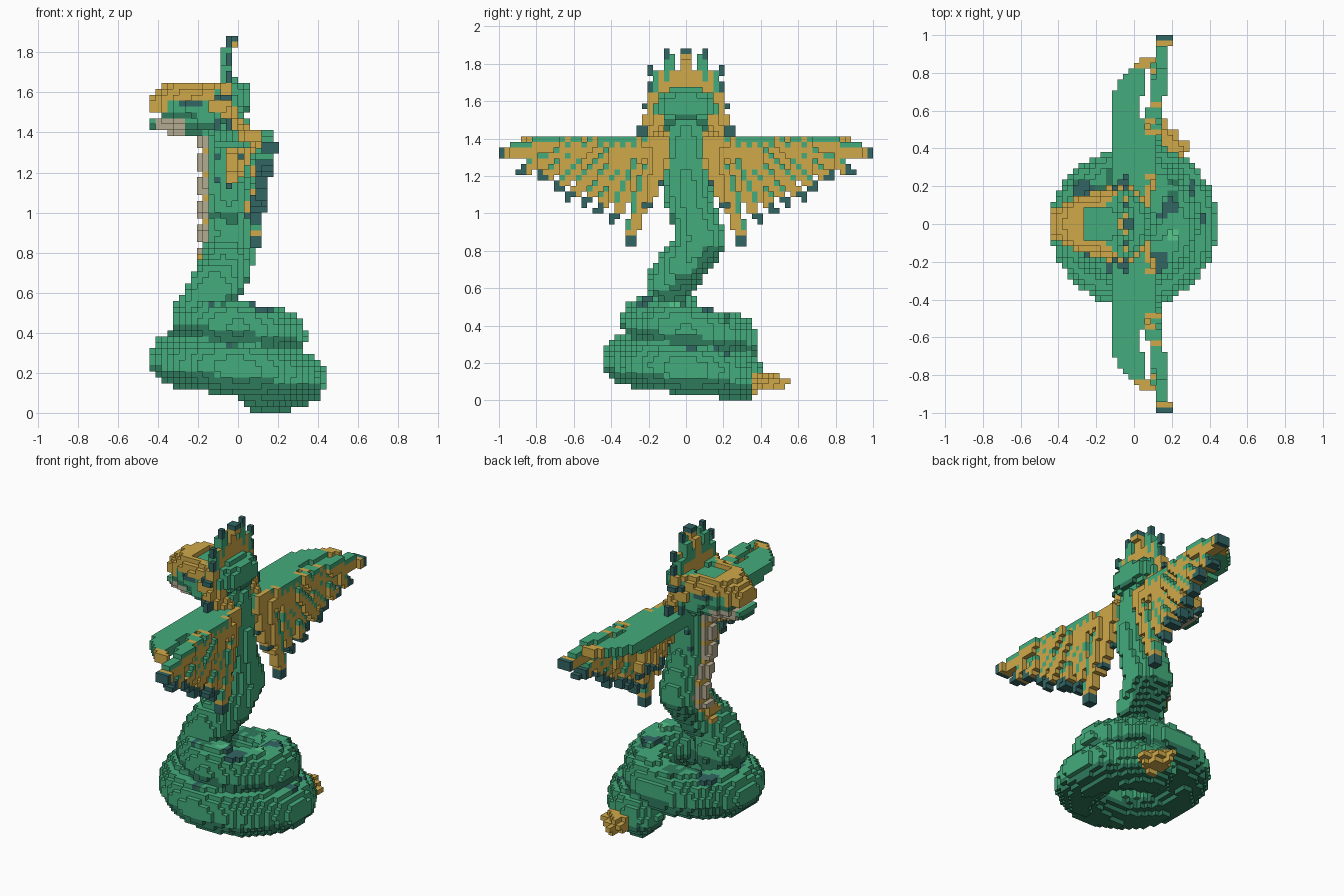
import bpy, math, random
from mathutils import Vector

if "Cube" in bpy.data.objects:
    bpy.data.objects.remove(bpy.data.objects["Cube"])
random.seed(4)
V = 1 / 34                      # block size
cells = {}                      # (i, j, k) -> (part, colour)
COLOURS = {"green": (68, 172, 124), "dark_green": (47, 122, 92), "light_green": (88, 200, 140),
           "dark_teal": (50, 102, 99), "gold": (208, 170, 74), "bone": (180, 171, 145)}
mats = {}
for name, rgb in COLOURS.items():
    m = mats[name] = bpy.data.materials.new(name)
    m.use_nodes = True
    m.diffuse_color = [((c / 255 + 0.055) / 1.055) ** 2.4 for c in rgb] + [1]
    m.node_tree.nodes["Principled BSDF"].inputs["Base Color"].default_value = m.diffuse_color

def cell_of(p):
    return tuple(math.floor(c / V) for c in p)

def put(part, cell, colour, mirror=False):
    i, j, k = cell
    if k >= 0 and -15 <= i < 15 and -34 <= j < 34:
        cells[cell] = (part, colour)
        if mirror:
            cells[(i, -1 - j, k)] = (part.replace("left", "right"), colour)

def grid(lo, hi):
    """Every block in a box, with its centre."""
    a, b = cell_of(lo), cell_of(hi)
    for i in range(a[0], b[0] + 1):
        for j in range(a[1], b[1] + 1):
            for k in range(a[2], b[2] + 1):
                yield (i, j, k), Vector((i + 0.5, j + 0.5, k + 0.5)) * V

def strand(part, path, colour, mirror=False):
    """Blocks along a path of (x, y, z, radius); colour(u, normal, centre) picks the paint."""
    best = {}
    for s in range(len(path) - 1):
        a, b = Vector(path[s]), Vector(path[s + 1])
        steps = max(1, math.ceil((b - a).length / (V * 0.5)))
        for t in range(steps + 1):
            q = a.lerp(b, t / steps)
            p, r = q.xyz, q.w
            reach = Vector((r, r, r))
            for c, mid in grid(p - reach, p + reach):
                f = (mid - p).length / r
                if c == cell_of(p):
                    f = min(f, 1)
                if f <= 1 and f < best.get(c, (9,))[0]:
                    best[c] = (f, (s + t / steps) / (len(path) - 1), (mid - p) / r, mid)
    for c, (f, u, nrm, mid) in best.items():
        put(part, c, colour(u, nrm, mid), mirror)

def station(table, t):
    """Linear interpolation in rows whose first value is the key."""
    for a, b in zip(table, table[1:]):
        if a[0] <= t <= b[0]:
            f = (t - a[0]) / (b[0] - a[0])
            return [p + (q - p) * f for p, q in zip(a[1:], b[1:])]

def plume(main, tip):
    return lambda u, n, c: "dark_teal" if u > tip else main

# Coiled body rising into the neck
coil = []
for deg in range(68, -528, -8):
    ring = 0.31 - 0.10 * min(1, max(0, (-190 - deg) / 150))
    a = math.radians(deg)
    coil.append((ring * math.cos(a), ring * math.sin(a), 0.13 + (68 - deg) * 0.00057, 0.133))
neck = [(-0.17, -0.09, 0.53, 0.13), (-0.12, -0.09, 0.62, 0.13), (-0.06, -0.01, 0.73, 0.13),
        (-0.04, 0.08, 0.86, 0.13), (-0.04, 0.06, 0.95, 0.125), (-0.045, 0.02, 1.05, 0.125),
        (-0.045, 0, 1.2, 0.125), (-0.07, 0, 1.45, 0.115)]

# Scale patches: large ones on the upper coil, small scattered ones elsewhere
patches = [(Vector((0.2, 0.1, 0.52)), 0.06, "dark_teal"), (Vector((0.12, -0.2, 0.54)), 0.065, "dark_teal"),
           (Vector((0.2, -0.05, 0.52)), 0.045, "light_green"), (Vector((0.05, -0.21, 0.55)), 0.04, "light_green")]
for n in range(36):
    out = Vector((random.uniform(-0.7, 0.7), random.uniform(-0.7, 0.7), 1)).normalized()
    patches.append((Vector(random.choice(coil)[:3]) + out * 0.125, random.uniform(0.025, 0.045),
                    random.choice(["dark_teal", "dark_green", "dark_green"])))

def scale_paint(u, nrm, c):
    if nrm.z < -0.38 + 0.3 * u:
        return "dark_green"
    return next((name for p, r, name in patches if (c - p).length < r), "green")

strand("coiled_body", coil + neck[:1], scale_paint)
strand("neck", neck, lambda u, n, c: "dark_green" if n.z < -0.3 else "green")

# Belly plates down the front of the neck, with recessed seams
belly = [(x - 0.1, y, z, 0.056) for x, y, z, r in neck[2:-1]] + [(-0.15, 0, 1.36, 0.05)]
strand("belly_plates", belly,
       lambda u, n, c: "gold" if cell_of(c)[2] % 4 == 0 or c.z < 0.78 else "bone")
for c in [c for c, v in cells.items() if v[0] == "belly_plates" and c[2] % 4 == 0 and c[0] < -6]:
    del cells[c]

# Tail tuft
for x, y in ((0.16, 0.53), (0.22, 0.48), (0.27, 0.41)):
    strand("tail_tuft", [(0.17, 0.37, 0.1, 0.06), (x, y, 0.1, 0.025)], plume("gold", 2))

# Head: key x, then half width, bottom, top
HEAD = [(-0.45, 0.07, 1.41, 1.58), (-0.38, 0.11, 1.40, 1.63), (-0.3, 0.15, 1.39, 1.66),
        (-0.1, 0.2, 1.40, 1.66), (-0.02, 0.17, 1.46, 1.67), (0.06, 0.1, 1.52, 1.63)]
for cell, p in grid((-0.43, -0.22, 1.38), (0.04, 0.22, 1.66)):
    w, z0, z1 = station(HEAD, p.x)
    side, mid, h = abs(p.y) / w, (z0 + z1) / 2, (z1 - z0) / 2
    crown = side < 0.5 and p.x > -0.26
    mouth = 1.47 < p.z < 1.5
    if (side ** 2.6 + (abs(p.z - mid) / h) ** 2.6 > 1 or (mouth and p.x < -0.37)
            or (crown and p.z > 1.61 and p.x < -0.1)):
        continue
    colour = "green"
    if p.z < 1.46 and -0.4 < p.x < -0.26:
        colour = "bone"
    elif p.z < mid - h * 0.7 or (mouth and p.x < -0.2):
        colour = "dark_green"
    elif -0.28 < p.x < -0.19 and 1.52 < p.z < 1.57 and side > 0.5:
        colour = "dark_teal"
    elif not crown and p.x < -0.06 and p.z > (1.5 if p.x < -0.34 or p.x > -0.15 else 1.57):
        colour = "gold"
    put("head", cell, colour)

# Crest fan on the crown: tip y, tip z, colour
for y, z, name in ((0.2, 1.69, "gold"), (0.185, 1.78, "green"), (0.14, 1.76, "gold"),
                   (0.1, 1.87, "green"), (0.06, 1.76, "gold")):
    strand("crest_left", [(-0.05, y * 0.5, 1.6, 0.04), (-0.06, y * 0.8, z - 0.09, 0.035),
                          (-0.035, y, z, 0.018)], plume(name, 0.8 if z != 1.76 else 2), True)
strand("crest_middle", [(-0.05, 0, 1.6, 0.04), (-0.06, 0, 1.76, 0.035), (-0.035, 0, 1.86, 0.03)],
       plume("gold", 0.95))

# Hood feathers down the sides of the head and neck: x, root y, root z, tip y, tip z
for x, y0, z0, y, z in ((-0.06, 0.13, 1.62, 0.22, 1.57), (-0.04, 0.17, 1.57, 0.23, 1.44),
                        (-0.01, 0.14, 1.5, 0.2, 1.38), (0.03, 0.13, 1.42, 0.18, 1.28),
                        (0.04, 0.12, 1.3, 0.15, 1.17)):
    strand("hood_left", [(x - 0.02, y0, z0, 0.04), (x, y, z, 0.025)], plume("gold", 0.88), True)
    strand("throat_left", [(-0.1, y0 - 0.03, z0, 0.035), (-0.11, y - 0.04, z, 0.018)],
           plume("green", 0.8), True)

# Wing feathers as one striped fan: root y, tip y, tip z
FEATHERS = [(0.14, 0.21, 1.04), (0.17, 0.30, 0.84), (0.21, 0.385, 0.97), (0.26, 0.47, 1.02),
            (0.31, 0.54, 1.06), (0.37, 0.62, 1.09), (0.43, 0.69, 1.14), (0.50, 0.78, 1.19),
            (0.58, 0.88, 1.23), (0.66, 0.985, 1.33)]
for cell, p in grid((0, 0.11, 0.82), (0.18, 0.99, 1.4)):
    options = []
    for n, (root, y, z) in enumerate(FEATHERS):
        a = Vector((root, 1.37))
        d, q = Vector((y, z)) - a, Vector((p.y, p.z)) - a
        u = min(1, max(0, q.dot(d) / d.length_squared))
        off = q - d * u
        options.append((off.length / (0.052 - 0.03 * u ** 3), u, off.x + off.y, n))
    f, u, edge, n = min(options)
    if f < 1 and abs(p.x - 0.035 - 0.115 * p.y - 0.015 * (n % 2)) < 0.034:
        colour = "dark_teal" if u > 0.92 else "green" if edge > 0.02 and u < 0.85 else "gold"
        put("wing_feathers_left", cell, colour, True)

# Wing arms: key y, then x range and underside height
ARM = [(0.05, -0.12, 0.05, 1.31), (0.45, -0.13, 0.05, 1.33), (0.66, -0.13, 0.04, 1.34),
       (0.72, -0.1, 0.05, 1.35), (0.8, -0.03, 0.06, 1.35), (0.88, 0.03, 0.12, 1.35)]
for cell, p in grid((-0.14, 0.1, 1.3), (0.12, 0.86, 1.39)):
    x0, x1, z0 = station(ARM, p.y)
    if x0 < p.x < x1 and p.z > z0:
        put("wing_arm_left", cell, "gold" if p.y > 0.82 else "green", True)

# Short covert feathers in front of and behind the fan
for x, length in ((-0.03, 0.2), (0.1, 0.06)):
    for y in (0.24, 0.31, 0.38, 0.45):
        strand("wing_coverts_left", [(x, y, 1.33, 0.03), (x, y + length * 0.4, 1.33 - length, 0.016)],
               plume("gold", 0.86), True)

# Turn the outer faces of the blocks into one mesh per part
names = list(COLOURS)
for part in sorted({v[0] for v in cells.values()}):
    verts, faces, paints = {}, [], []
    for cell, (owner, colour) in cells.items():
        for axis, sign in [(a, s) for a in range(3) for s in (0, 1)]:
            near = list(cell)
            near[axis] += 2 * sign - 1
            if owner != part or tuple(near) in cells:
                continue
            quad = []
            for du, dv in ((0, 0), (1, 0), (1, 1), (0, 1)):
                c = list(cell)
                c[axis] += sign
                c[(axis + 1) % 3] += du
                c[(axis + 2) % 3] += dv
                quad.append(verts.setdefault(tuple(c), len(verts)))
            faces.append(quad if sign else quad[::-1])
            paints.append(names.index(colour))
    mesh = bpy.data.meshes.new(part)
    mesh.from_pydata([[c * V for c in v] for v in verts], [], faces)
    for name in names:
        mesh.materials.append(mats[name])
    mesh.polygons.foreach_set("material_index", paints)
    mesh.update()
    bpy.context.collection.objects.link(bpy.data.objects.new(part, mesh))
